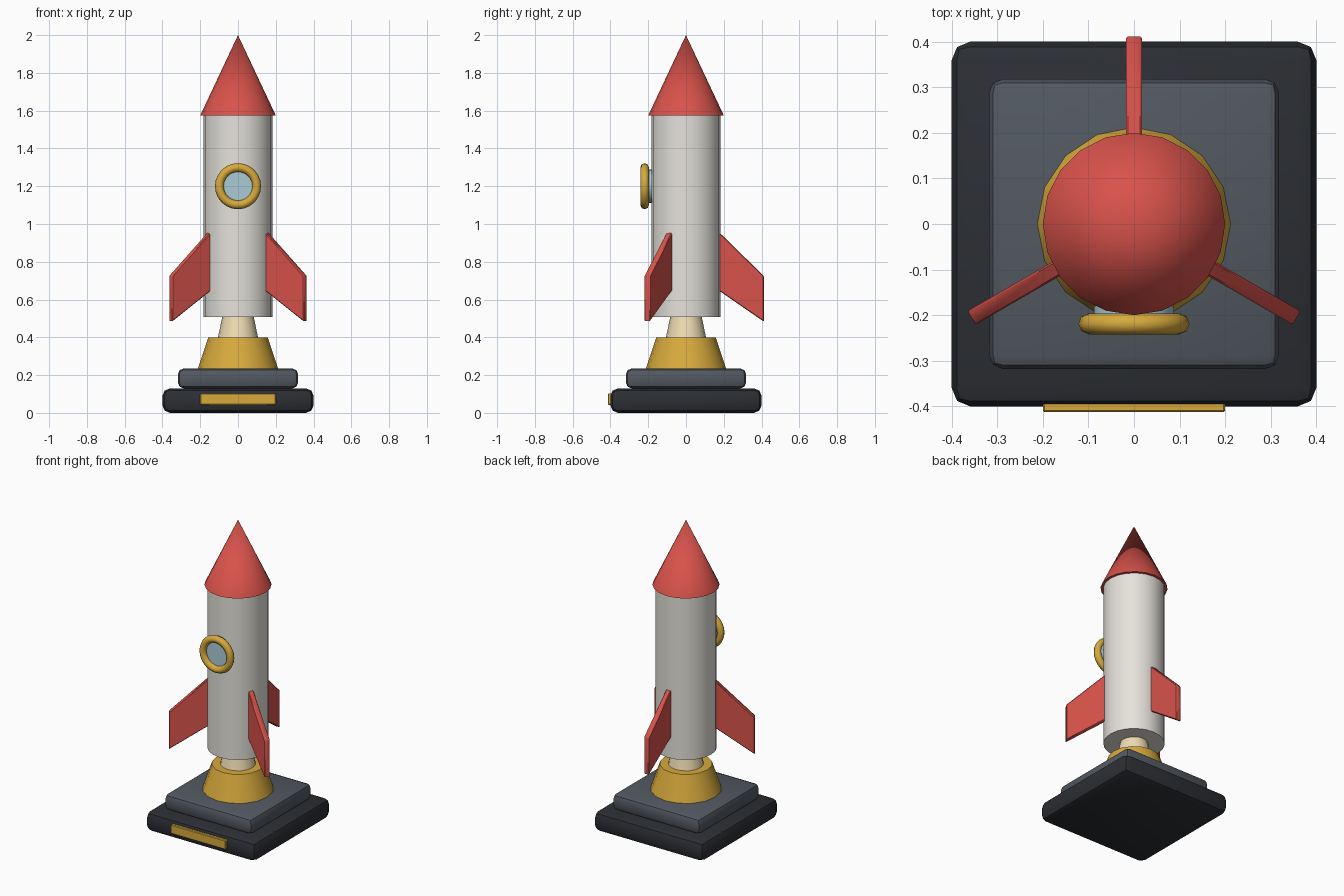
import bpy, bmesh, math

if "Cube" in bpy.data.objects:
    bpy.data.objects.remove(bpy.data.objects["Cube"])


def material(name, rgb):
    m = bpy.data.materials.new(name)
    m.diffuse_color = (*rgb, 1)
    m.use_nodes = True
    m.node_tree.nodes["Principled BSDF"].inputs["Base Color"].default_value = m.diffuse_color
    return m


RED = material("red_paint", (0.69, 0.085, 0.07))
GOLD = material("gold", (0.68, 0.40, 0.045))
CREAM = material("cream", (0.86, 0.72, 0.45))
WHITE = material("off_white", (0.78, 0.76, 0.70))
GLASS = material("pale_glass", (0.40, 0.60, 0.67))
DARK = material("dark_base", (0.025, 0.028, 0.034))
SLATE = material("slate", (0.085, 0.10, 0.12))


def finish(obj, name, mat, bevel=0, segments=2, angle=35):
    obj.name = obj.data.name = name
    obj.data.materials.append(mat)
    bpy.ops.object.select_all(action='DESELECT')
    obj.select_set(True)
    bpy.context.view_layer.objects.active = obj
    if bevel:
        mod = obj.modifiers.new("soft_edges", 'BEVEL')
        mod.width, mod.segments = bevel, segments
        bpy.ops.object.modifier_apply(modifier=mod.name)
    bpy.ops.object.shade_smooth_by_angle(angle=math.radians(angle))
    return obj


def box(name, mat, lo, hi, bevel, segments=2):
    bpy.ops.mesh.primitive_cube_add(size=1, location=[(a + b) / 2 for a, b in zip(lo, hi)])
    obj = bpy.context.object
    obj.scale = [b - a for a, b in zip(lo, hi)]
    bpy.ops.object.transform_apply(location=False, rotation=False, scale=True)
    return finish(obj, name, mat, bevel, segments)


def cone(name, mat, r1, r2, z1, z2, sides):
    bpy.ops.mesh.primitive_cone_add(vertices=sides, radius1=r1, radius2=r2,
                                    depth=z2 - z1, location=(0, 0, (z1 + z2) / 2))
    return finish(bpy.context.object, name, mat)


# Stepped plinth with a blank plaque
box("base_lower", DARK, (-0.4, -0.4, 0), (0.4, 0.4, 0.13), 0.04)
box("base_upper", SLATE, (-0.318, -0.318, 0.13), (0.318, 0.318, 0.235), 0.03)
box("front_plaque", GOLD, (-0.2, -0.413, 0.043), (0.2, -0.39, 0.103), 0.004, 1)

# Stand and nozzle
cone("stand", GOLD, 0.212, 0.157, 0.235, 0.40, 16)
cone("nozzle", CREAM, 0.108, 0.083, 0.39, 0.51, 16)

# Hull and nose
cone("hull", WHITE, 0.183, 0.183, 0.507, 1.59, 20)
cone("nose_cone", RED, 0.20, 0, 1.575, 2.0, 20)

# Porthole
face_front = (math.pi / 2, 0, 0)
bpy.ops.mesh.primitive_torus_add(major_radius=0.099, minor_radius=0.023, major_segments=24,
                                 minor_segments=8, location=(0, -0.219, 1.2), rotation=face_front)
finish(bpy.context.object, "porthole_ring", GOLD, angle=60)
bpy.ops.mesh.primitive_cylinder_add(vertices=24, radius=0.088, depth=0.035,
                                    location=(0, -0.1975, 1.2), rotation=face_front)
finish(bpy.context.object, "porthole_glass", GLASS)

# Three fins: one behind, two swept to the front sides
FIN = [(0.175, 0.957), (0.412, 0.725), (0.412, 0.483), (0.175, 0.647)]
for name, deg in (("fin_back", 90), ("fin_front_left", 210), ("fin_front_right", 330)):
    bm = bmesh.new()
    face = bm.faces.new([bm.verts.new((r, -0.0175, z)) for r, z in FIN])
    ext = bmesh.ops.extrude_face_region(bm, geom=[face])
    bmesh.ops.translate(bm, vec=(0, 0.035, 0),
                        verts=[v for v in ext["geom"] if isinstance(v, bmesh.types.BMVert)])
    bmesh.ops.recalc_face_normals(bm, faces=bm.faces)
    mesh = bpy.data.meshes.new(name)
    bm.to_mesh(mesh)
    bm.free()
    fin = bpy.data.objects.new(name, mesh)
    bpy.context.collection.objects.link(fin)
    fin.rotation_euler.z = math.radians(deg)
    finish(fin, name, RED, 0.004, 1)
